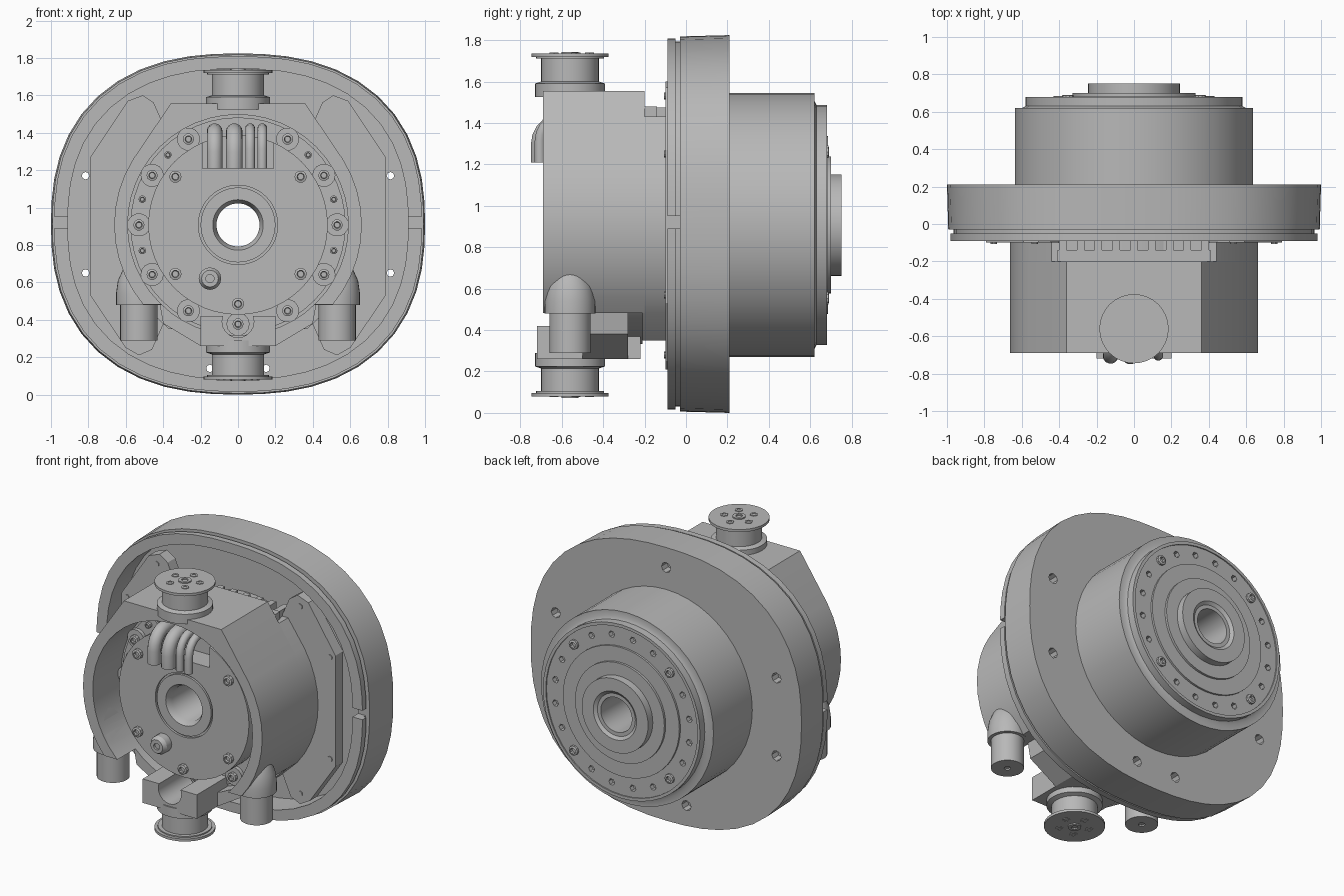
import bpy, bmesh, math
from mathutils import Vector

if "Cube" in bpy.data.objects:
    bpy.data.objects.remove(bpy.data.objects["Cube"])

grey = bpy.data.materials.new("machined grey")
grey.use_nodes = True
grey.diffuse_color = (0.48, 0.48, 0.48, 1)
grey.node_tree.nodes["Principled BSDF"].inputs["Base Color"].default_value = (0.48, 0.48, 0.48, 1)

CZ = 0.907  # height of the main axis


def finish(name, bm):
    bmesh.ops.remove_doubles(bm, verts=bm.verts, dist=1e-5)
    bmesh.ops.recalc_face_normals(bm, faces=bm.faces)
    me = bpy.data.meshes.new(name)
    bm.to_mesh(me)
    bm.free()
    me.materials.append(grey)
    ob = bpy.data.objects.new(name, me)
    bpy.context.collection.objects.link(ob)
    return ob


def smooth(ob, angle=28):
    bpy.ops.object.select_all(action="DESELECT")
    ob.select_set(True)
    bpy.context.view_layer.objects.active = ob
    bpy.ops.object.shade_smooth_by_angle(angle=math.radians(angle))


def rings(name, sections, closed=False):
    """Skin a list of equal-length point loops, capped or closed on itself."""
    bm = bmesh.new()
    loops = [[bm.verts.new(p) for p in s] for s in sections]
    n = len(loops[0])
    pairs = list(zip(loops, loops[1:])) + ([(loops[-1], loops[0])] if closed else [])
    for a, b in pairs:
        for i in range(n):
            j = (i + 1) % n
            bm.faces.new((a[i], a[j], b[j], b[i]))
    if not closed:
        bm.faces.new(loops[0])
        bm.faces.new(loops[-1])
    return finish(name, bm)


def circle(n):
    return [(math.cos(math.tau * i / n), math.sin(math.tau * i / n)) for i in range(n)]


def lathe_y(name, profile, x=0, z=CZ, n=40, closed=False):
    return rings(name, [[(x + r * c, y, z + r * s) for c, s in circle(n)] for r, y in profile], closed)


def lathe_z(name, profile, x, y, n=32):
    return rings(name, [[(x + r * c, y + r * s, z) for c, s in circle(n)] for r, z in profile])


def slab(name, outline, y0, y1):
    return rings(name, [[(x, y, z) for x, z in outline] for y in (y0, y1)])


def box(name, lo, hi):
    return slab(name, [(lo[0], lo[2]), (hi[0], lo[2]), (hi[0], hi[2]), (lo[0], hi[2])], lo[1], hi[1])


def mirrored(half):
    return half + [(-x, z) for x, z in reversed(half)]


def cut(ob, cutters):
    for c in cutters:
        m = ob.modifiers.new("cut", "BOOLEAN")
        m.operation, m.solver, m.object = "DIFFERENCE", "EXACT", c
    dg = bpy.context.evaluated_depsgraph_get()
    me = bpy.data.meshes.new_from_object(ob.evaluated_get(dg))
    ob.modifiers.clear()
    ob.data = me
    for c in cutters:
        bpy.data.objects.remove(c)
    return ob


def opening():
    return lathe_y("opening", [(0.59, -0.8), (0.59, -0.39)], n=48)


def bore():
    return lathe_y("bore", [(0.2, -0.6), (0.2, 0)])


def polar(r, deg):
    a = math.radians(deg)
    return r * math.cos(a), CZ + r * math.sin(a)


def bolt(x, z, y, r=0.028, side=-1):
    """Socket cap screw facing along y."""
    lathe_y("bolt", [(r, y), (r, y + side * 0.022), (r * 0.6, y + side * 0.026),
                     (r * 0.5, y + side * 0.008)], x, z, 10)


def squircle(k, y):
    pts = []
    for c, s in circle(48):
        f = (abs(c) ** 2.4 + abs(s) ** 2.4) ** (-1 / 2.4)
        pts.append((k * c * f, y, 0.912 + 0.912 * k * s * f))
    return pts


# Large rounded mounting flange with a hollow front and grooved rim
flange = rings("mounting_flange", [squircle(k, y) for k, y in (
    (0.91, -0.09), (0.983, -0.09), (0.983, -0.05), (0.965, -0.05), (0.965, -0.03),
    (0.993, -0.03), (1.0, 0.21), (0.5, 0.21), (0.5, 0.1), (0.91, 0.1))], True)
spots = [(s * 0.815, z) for s in (-1, 1) for z in (0.65, 1.17)] + [(-0.15, 0.14), (0.15, 0.14), (0, 1.69)]
holes = [lathe_y("hole", [(0.02, 0), (0.02, 0.15), (0.034, 0.15), (0.034, 0.3)], x, z, 8) for x, z in spots]
holes += [box("notch", (s - 0.25, -0.15, 0.89), (s + 0.25, -0.03, 0.95)) for s in (-1, 1)]
smooth(cut(flange, holes))

# Motor core: front disc, bolt ring, rear drum and output hub around one bore
core = lathe_y("motor_core", [
    (0.115, -0.53), (0.135, -0.57), (0.2, -0.57), (0.2, -0.555), (0.212, -0.555), (0.212, -0.57),
    (0.48, -0.57), (0.48, -0.4), (0.575, -0.4), (0.575, -0.21), (0.5, -0.21), (0.5, 0.15),
    (0.637, 0.2), (0.637, 0.62), (0.6, 0.62), (0.58, 0.63), (0.58, 0.68), (0.56, 0.68),
    (0.56, 0.672), (0.43, 0.672), (0.43, 0.685), (0.33, 0.685), (0.33, 0.7), (0.245, 0.7),
    (0.245, 0.75), (0.16, 0.75), (0.14, 0.735), (0.115, 0.735)], n=48, closed=True)
pockets = [box("slot", (-0.19, -0.7, 1.21), (0.19, -0.42, 1.41))]
for i in range(20):
    if i % 5 != 2:
        x, z = polar(0.5, i * 18 + 9)
        pockets.append(lathe_y("pocket", [(0.022, 0.64), (0.022, 0.72)], x, z, 6))
smooth(cut(core, pockets))
for i in range(4):
    bolt(*polar(0.5, 45 + 90 * i), 0.665, 0.032, 1)

# Front bolt ring with lugs, small ring screws and the disc screws
for deg in range(120, 421, 30):
    x, z = polar(0.53, deg)
    smooth(lathe_y("bolt_lug", [(0.062, -0.3), (0.062, -0.425)], x, z, 14))
    bolt(x, z, -0.425, 0.03)
for deg in (-15, 15, 45, 135, 165, 195):
    bolt(*polar(0.53, deg), -0.4, 0.02)
for x, z in [(s * 0.335, z) for s in (-1, 1) for z in (0.645, 1.165)] + [(0, 0.485)]:
    bolt(x, z, -0.57, 0.033)
smooth(lathe_y("grease_port", [(0.06, -0.57), (0.06, -0.62), (0.045, -0.645), (0.022, -0.645),
                               (0.022, -0.63)], -0.15, 0.62, 16))

# Housing shell: round flanks, sloped shoulders and a round front opening
flank = [polar(0.662, a) for a in range(-40, 33, 8)]
housing = slab("housing_shell", mirrored(flank + [(0.36, 1.555)]), -0.69, -0.2)
belly = box("belly", (-0.375, -0.8, 0.3), (0.375, -0.39, 0.6))
smooth(cut(housing, [opening(), bore(), belly]))
rear = slab("housing_rear", mirrored([(0.37, 0.35)] + flank + [(0.44, 1.43)]), -0.21, -0.07)
smooth(cut(rear, [bore(), box("window", (-0.4, -0.3, 1.38), (0.4, 0, 1.6))]))

# Ribbed cage behind the housing top
box("cage_bar", (-0.41, -0.215, 1.37), (0.41, -0.14, 1.48))
for i in range(9):
    x = -0.38 + 0.095 * i
    box("cage_rib", (x - 0.02, -0.15, 1.37), (x + 0.02, -0.03, 1.475))

# Side mounting plates with lugs, and the lower side stubs
plate = [(0.38, 1.4), (0.45, 1.56), (0.51, 1.6), (0.59, 1.57), (0.79, 1.27),
         (0.79, 0.53), (0.6, 0.25), (0.53, 0.21), (0.46, 0.24), (0.38, 0.42)]
for s in (-1, 1):
    slab("side_plate", [(s * x, z) for x, z in plate], -0.1, -0.02)
    for x, z in ((0.53, 1.53), (0.75, 1.25), (0.75, 0.57), (0.53, 0.28)):
        smooth(lathe_y("plate_pin", [(0.018, -0.1), (0.018, -0.106)], s * x, z, 10))
    boss = lathe_z("stub_boss", [(0.122, 0.48), (0.122, 0.54), (0.112, 0.61), (0.08, 0.68), (0.03, 0.74)],
                   s * 0.53, -0.56)
    smooth(cut(boss, [opening()]), 40)
    smooth(lathe_z("side_stub", [(0.02, 0.3), (0.02, 0.29), (0.1, 0.29), (0.1, 0.49)], s * 0.53, -0.56))

# Lower bracket: wings hugging the bolt ring and a channelled centre block
wings = slab("bracket_wings", mirrored([(0.2, 0.26), (0.4, 0.38), (0.42, 0.49)]), -0.5, -0.28)
smooth(cut(wings, [opening()]))
block = box("bracket_block", (-0.2, -0.72, 0.26), (0.2, -0.22, 0.42))
smooth(cut(block, [lathe_y("channel", [(0.085, -0.8), (0.085, -0.4)], 0, 0.39, 20)]))

# Top and bottom connector spools
for name, base, d in (("top", 1.555, 1), ("bottom", 0.26, -1)):
    smooth(lathe_z(name + "_spool", [(r, base + d * h) for r, h in (
        (0.17, -0.03), (0.17, 0.035), (0.14, 0.045), (0.14, 0.155), (0.165, 0.155), (0.165, 0.163),
        (0.185, 0.163), (0.185, 0.18), (0.04, 0.18), (0.04, 0.188), (0.02, 0.188), (0.02, 0.18))], 0, -0.56))
    for i in range(5):
        a = math.radians(90 + 72 * i)
        lathe_z("spool_screw", [(r, base + d * h) for r, h in (
            (0.025, 0.175), (0.025, 0.184), (0.013, 0.184), (0.013, 0.181))],
                0.095 * math.cos(a), -0.56 + 0.095 * math.sin(a), 6)

# Cable pipes bending back into the housing
for x, r in ((-0.125, 0.042), (-0.02, 0.045), (0.065, 0.026), (0.13, 0.026)):
    path = [(-0.45, 1.45 - r)]
    for i in range(6):
        a = math.pi / 2 * i / 5
        path.append((-0.6 - 0.105 * math.sin(a), 1.34 - r + 0.11 * math.cos(a)))
    path.append((-0.705, 1.21))
    pts = [Vector((x, y, z)) for y, z in path]
    secs = []
    for i, p in enumerate(pts):
        t = (pts[min(i + 1, len(pts) - 1)] - pts[max(i - 1, 0)]).normalized()
        side = Vector((1, 0, 0))
        up = t.cross(side)
        secs.append([p + r * (c * side + s * up) for c, s in circle(14)])
    smooth(rings("cable_pipe", secs), 40)
